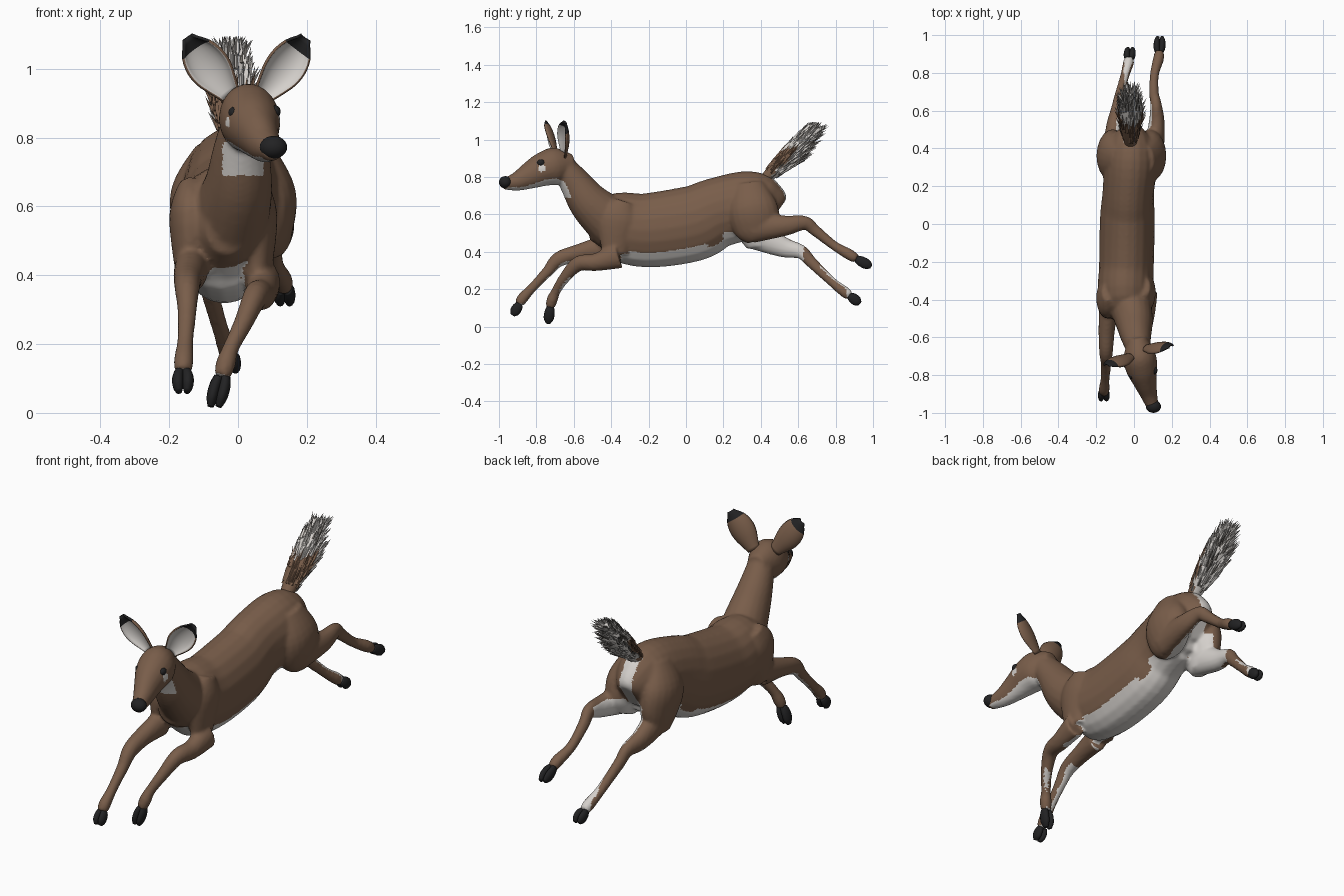
import bpy, bmesh, math, random
from mathutils import Vector

if "Cube" in bpy.data.objects:
    bpy.data.objects.remove(bpy.data.objects["Cube"])

random.seed(4)


def material(name, rgb):
    m = bpy.data.materials.new(name)
    m.diffuse_color = (*rgb, 1)
    m.use_nodes = True
    m.node_tree.nodes["Principled BSDF"].inputs["Base Color"].default_value = m.diffuse_color
    return m


BROWN = material("brown coat", (0.19, 0.11, 0.068))
WHITE = material("white fur", (0.66, 0.63, 0.60))
BLACK = material("black", (0.016, 0.016, 0.017))
GREY = material("grey hair", (0.16, 0.145, 0.13))


def spline(pts, sub=5):
    """Catmull-Rom through tuples of any length."""
    out = []
    for i in range(len(pts) - 1):
        a, b, c, d = (pts[max(0, min(len(pts) - 1, i + k))] for k in (-1, 0, 1, 2))
        for s in range(sub):
            t = s / sub
            out.append([0.5 * (2 * q + (r - p) * t + (2 * p - 5 * q + 4 * r - u) * t * t
                               + (3 * q - p - 3 * r + u) * t ** 3)
                        for p, q, r, u in zip(a, b, c, d)])
    return out + [list(pts[-1])]


def loft(bm, pts, segs=20):
    """Closed tube through (x, y, z, half width, half height)."""
    path = spline(pts)
    rings = []
    for i, (x, y, z, a, b) in enumerate(path):
        t = (Vector(path[min(i + 1, len(path) - 1)][:3]) - Vector(path[max(i - 1, 0)][:3])).normalized()
        side = Vector((1, 0, 0))
        side = (side - t * side.dot(t)).normalized()
        up = t.cross(side)
        rings.append([bm.verts.new(Vector((x, y, z)) + side * a * math.cos(k * math.tau / segs)
                                   + up * b * math.sin(k * math.tau / segs)) for k in range(segs)])
    for r, q in zip(rings, rings[1:]):
        for k in range(segs):
            j = (k + 1) % segs
            bm.faces.new((r[k], r[j], q[j], q[k]))
    bm.faces.new(rings[0])
    bm.faces.new(rings[-1])


def finish(bm, name, mats, smooth=True, recalc=True):
    if recalc:
        bmesh.ops.recalc_face_normals(bm, faces=bm.faces)
    me = bpy.data.meshes.new(name)
    bm.to_mesh(me)
    bm.free()
    for m in mats:
        me.materials.append(m)
    for p in me.polygons:
        p.use_smooth = smooth
    ob = bpy.data.objects.new(name, me)
    bpy.context.collection.objects.link(ob)
    return ob


def hoof(name, root, tip):
    """Two claws side by side."""
    bm = bmesh.new()
    p0, p1 = Vector(root), Vector(tip)
    for s in (-1, 1):
        off = Vector((s * .014, 0, 0))
        loft(bm, [(*(p0 + off * .7), .014, .02), (*(p0.lerp(p1, .3) + off), .017, .027),
                  (*(p0.lerp(p1, .7) + off), .016, .027), (*(p1 + off * .8), .009, .013)], 12)
    finish(bm, name, [BLACK])


def leg(bm, name, radii, joints, tip):
    loft(bm, [(*p, *r) for p, r in zip(joints, radii)])
    hoof(name + "_hoof", joints[-1], tip)


# Flesh: overlapping lofts fused into one skin
bm = bmesh.new()
# torso
loft(bm, [(-.03, -.52, .53, .06, .07), (-.045, -.39, .543, .14, .172), (-.04, -.22, .515, .145, .198),
          (-.035, .03, .55, .145, .203), (-.03, .17, .61, .136, .188), (-.015, .35, .65, .14, .182),
          (-.015, .45, .63, .1, .14), (-.015, .485, .61, .05, .08)])
# neck
loft(bm, [(-.03, -.38, .54, .12, .14), (0, -.51, .655, .1, .112),
          (.01, -.59, .765, .082, .086), (.025, -.67, .88, .06, .06)])
# head
loft(bm, [(.018, -.60, .87, .045, .05), (.028, -.69, .86, .084, .099), (.04, -.76, .842, .085, .092),
          (.057, -.83, .81, .064, .074), (.078, -.9, .778, .046, .052), (.103, -.98, .76, .03, .028)])
# shoulders and haunches
for x, y in ((.055, -.36), (-.14, -.39)):
    loft(bm, [(x, y + .03, .67, .03, .05), (x, y, .57, .06, .11), (x, y - .02, .39, .04, .07)])
for x, low in ((.085, .47), (-.112, .43)):
    loft(bm, [(x * .7, .335, .765, .045, .08), (x, .355, .64, .083, .132),
              (x, .38, .53, .074, .125), (x, .4, low, .05, .075)])
# legs share one thickness profile per pair
FORE = [(.05, .07), (.043, .048), (.036, .041), (.028, .03), (.024, .025), (.029, .03), (.025, .025)]
HIND = [(.058, .082), (.043, .055), (.03, .038), (.026, .031), (.024, .025), (.029, .03), (.024, .024)]
leg(bm, "right_front", FORE, [(.075, -.36, .38), (.067, -.48, .345), (.05, -.575, .337), (.015, -.65, .26),
                              (-.02, -.695, .19), (-.035, -.715, .145), (-.046, -.725, .105)], (-.068, -.738, .018))
leg(bm, "left_front", FORE, [(-.135, -.44, .42), (-.145, -.57, .395), (-.148, -.68, .36), (-.148, -.74, .295),
                             (-.153, -.82, .21), (-.158, -.875, .15), (-.16, -.89, .12)], (-.16, -.927, .062))
leg(bm, "right_hind", HIND, [(.1, .36, .53), (.12, .53, .54), (.116, .635, .555), (.106, .69, .515),
                             (.108, .79, .435), (.13, .875, .385), (.134, .912, .362)], (.137, .99, .322))
leg(bm, "left_hind", HIND, [(-.11, .38, .49), (-.104, .52, .425), (-.09, .615, .4), (-.08, .67, .345),
                            (-.05, .78, .24), (-.03, .85, .185), (-.025, .876, .165)], (-.02, .93, .125))
body = finish(bm, "body", [])
rm = body.modifiers.new("fuse", 'REMESH')
rm.mode = 'VOXEL'
rm.voxel_size = 0.009
sm = body.modifiers.new("soften", 'SMOOTH')
sm.factor, sm.iterations = 0.5, 5
dg = bpy.context.evaluated_depsgraph_get()
skin = bpy.data.meshes.new_from_object(body.evaluated_get(dg))
body.modifiers.clear()
body.data = skin
skin.materials.clear()
for m in (BROWN, WHITE):
    skin.materials.append(m)

# Eye centres, used for the markings and the eyes
EYES = [Vector((-.012, -.80, .872)), Vector((.108, -.775, .876))]


def is_white(c, n):
    x, y, z = c
    belly = -.45 < y < .55 and abs(x + .03) < .11 and z < .56 and n.z < -.52
    rump = y > .4 and abs(x + .018) < .035 and n.y > .2 and z < .8
    inner_thigh = .27 < y < .63 and z < .58 and n.x * (1 if x > -.015 else -1) < -.35
    throat = -.72 < y < -.56 and .69 < z < .79 and n.z < -.15 and n.y < .1 and abs(x - .015) < .06
    jaw = -.96 < y < -.62 and z < .8 and n.z < -.6
    under_eye = any((c - e - Vector((0, .005, -.028))).length < .024 for e in EYES)
    return belly or rump or inner_thigh or throat or jaw or under_eye


for p in skin.polygons:
    p.use_smooth = True
    p.material_index = int(is_white(p.center, p.normal))


def ball(name, centre, radii, mat):
    bm = bmesh.new()
    bmesh.ops.create_uvsphere(bm, u_segments=20, v_segments=12, radius=1)
    for v in bm.verts:
        v.co = Vector(centre) + Vector([a * b for a, b in zip(v.co, radii)])
    finish(bm, name, [mat])


# Eyes and nose
for name, e in zip(("left_eye", "right_eye"), EYES):
    ball(name, e, (.016, .021, .018), BLACK)
ball("nose", (.103, -.966, .772), (.04, .034, .033), BLACK)


def ear(name, base, tip, facing):
    """Cupped leaf, white inside, brown behind, black at the tip."""
    base, tip, f = Vector(base), Vector(tip), Vector(facing).normalized()
    axis = tip - base
    side = axis.cross(f).normalized()
    f = side.cross(axis).normalized()
    profile = spline([(.026,), (.041,), (.055,), (.057,), (.044,), (.012,)], 3)
    bm = bmesh.new()
    rows, n = [], 10
    for i, (w,) in enumerate(profile):
        t = i / (len(profile) - 1)
        rows.append([bm.verts.new(base + axis * t + side * w * math.sin(u * 1.35)
                                  + f * w * (.45 - .75 * math.cos(u * 1.35)))
                     for u in (2 * k / n - 1 for k in range(n + 1))])
    for i, (r, q) in enumerate(zip(rows, rows[1:])):
        for k in range(n):
            # side x axis points along the facing direction
            fc = bm.faces.new((r[k], r[k + 1], q[k + 1], q[k]))
            fc.material_index = 2 if i >= len(rows) - 4 else 0
    ob = finish(bm, name, [WHITE, BROWN, BLACK, BLACK], recalc=False)
    so = ob.modifiers.new("thickness", 'SOLIDIFY')
    so.thickness, so.offset = .008, -1
    so.material_offset = so.material_offset_rim = 1


ear("left_ear", (-.022, -.70, .925), (-.145, -.75, 1.09), (-.25, -1, .1))
ear("right_ear", (.068, -.655, .92), (.195, -.65, 1.09), (.45, -.9, 0))

# Tail: soft core, brown on the forward face, covered with pointed tufts
tail = [(-.018, .42, .785, .03, .028), (-.018, .48, .845, .045, .04), (-.018, .55, .905, .06, .054),
        (-.018, .615, .975, .056, .048), (-.018, .665, 1.04, .03, .025), (-.018, .685, 1.065, .008, .008)]
AXIS = Vector((0, .68, .73))
FRONT = Vector((0, -.73, .68))
MIDDLE = Vector((-.018, .55, .905))
bm = bmesh.new()
loft(bm, tail, 16)
for fc in bm.faces:
    c = fc.calc_center_median()
    fc.material_index = int(not ((c - MIDDLE).dot(FRONT) > -.01 and c.z < .95))
finish(bm, "tail", [BROWN, WHITE])

bm = bmesh.new()
path = spline(tail, 8)
for _ in range(330):
    x, y, z, a, b = path[int(random.uniform(.12, .93) * (len(path) - 1))]
    ang = random.uniform(0, math.tau)
    out = Vector((1, 0, 0)) * math.cos(ang) + FRONT * math.sin(ang)
    root = Vector((x + a * .93 * math.cos(ang), y, z)) + FRONT * b * .93 * math.sin(ang)
    flare = .42 if math.sin(ang) < 0 else .14
    d = (AXIS + out * flare).normalized()
    length = min(random.uniform(.05, .09), (1.095 - root.z) / max(d.z, .1))
    across = d.cross(out).normalized() * random.uniform(.006, .011)
    ring = [bm.verts.new(root + v) for v in (across, out * .008, -across, out * -.008)]
    apex = bm.verts.new(root + d * length)
    brown = math.sin(ang) > -.1 and root.z < .93
    index = 0 if brown else (2 if random.random() < .25 else 1)
    for k in range(4):
        bm.faces.new((ring[k], ring[(k + 1) % 4], apex)).material_index = index
    bm.faces.new(ring[::-1]).material_index = index
finish(bm, "tail_tufts", [BROWN, WHITE, GREY], smooth=False)
